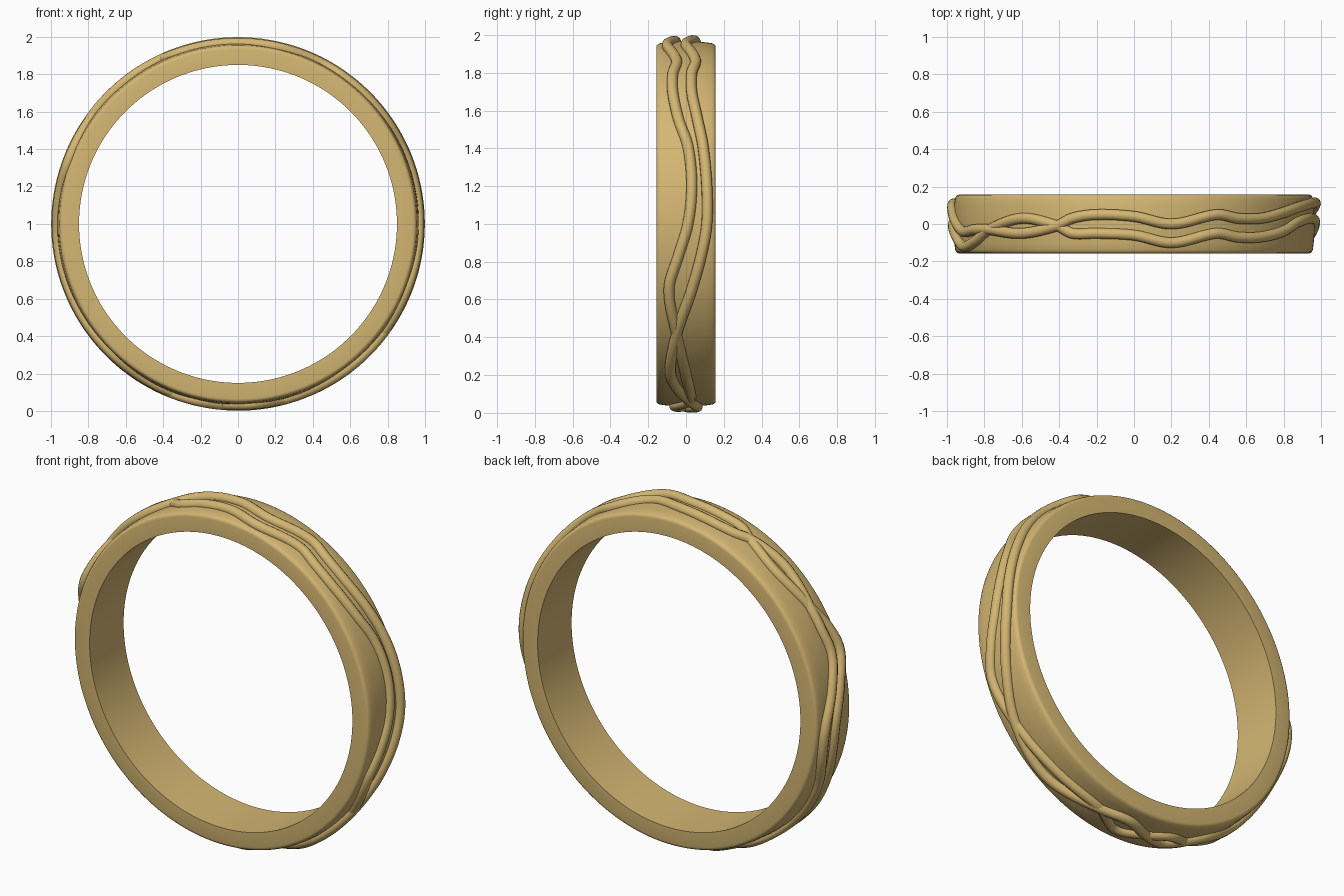
import bpy, bmesh
from math import radians, cos, sin
from mathutils import Vector, Matrix

if "Cube" in bpy.data.objects:
    bpy.data.objects.remove(bpy.data.objects["Cube"])

CENTRE = Vector((0, 0, 1))


def make_material(name, colour):
    material = bpy.data.materials.new(name)
    material.use_nodes = True
    material.diffuse_color = colour
    material.node_tree.nodes["Principled BSDF"].inputs["Base Color"].default_value = colour
    return material


def add_object(name, mesh, angle):
    obj = bpy.data.objects.new(name, mesh)
    bpy.context.scene.collection.objects.link(obj)
    bpy.ops.object.select_all(action='DESELECT')
    obj.select_set(True)
    bpy.context.view_layer.objects.active = obj
    bpy.ops.object.shade_smooth_by_angle(angle=radians(angle))
    return obj


gold = make_material("gold", (0.66, 0.47, 0.17, 1))

# Band: half a cross-section (radius, offset), mirrored and spun about the y axis
half = [(0.85, 0.157), (0.935, 0.157), (0.944, 0.155), (0.951, 0.149),
        (0.956, 0.138), (0.961, 0.1), (0.965, 0.05)]
profile = half + [(0.967, 0)] + [(r, -y) for r, y in reversed(half)]
bm = bmesh.new()
verts = [bm.verts.new(CENTRE + Vector((r, y, 0))) for r, y in profile]
edges = [bm.edges.new((a, b)) for a, b in zip(verts, verts[1:] + verts[:1])]
bmesh.ops.spin(bm, geom=verts + edges, cent=CENTRE, axis=(0, 1, 0),
               angle=radians(360), steps=180, use_merge=True)
bmesh.ops.remove_doubles(bm, verts=bm.verts, dist=0.0001)
bmesh.ops.recalc_face_normals(bm, faces=bm.faces)
band_mesh = bpy.data.meshes.new("band")
bm.to_mesh(band_mesh)
bm.free()
band_mesh.materials.append(gold)
add_object("band", band_mesh, 40)

# Weave of the strands: angle, middle line and signed half gap (hundredths)
weave = [(-37, -5, 0), (-21, -3, 6), (-10, 2, 6), (0, 6, 5), (12, 7, 4),
         (25, 5, 4), (35, 1, 5), (46, -2, 5), (55, -2, 5), (63, 0, 5),
         (78, -5, 5), (90, -1, 5), (102, 0, 5), (110, -1, 4), (115, -1, 0),
         (128, -1, -4), (143, -3, 0), (151, -6, 3), (160, -8, 4),
         (170, -2, 4), (182, 5, 5), (192, 5, 5), (205, 0, 4), (225, -5, 4),
         (240, 0, 3), (249, 0, 0), (257, 0, -4), (265, 0, 0), (275, 0, 6),
         (285, 2, 0), (304, -4, -4)]


def strand_offset(degrees, side):
    """Smooth periodic interpolation of one strand's sideways offset."""
    count = len(weave)

    def key(i):
        angle, middle, gap = weave[i % count]
        return angle + 360 * (i // count), (middle + side * gap) / 100

    def slope(i):
        (a, p), (b, q) = key(i - 1), key(i + 1)
        return (q - p) / (b - a)

    i = max(k for k in range(count) if key(k)[0] <= degrees)
    (a, p), (b, q) = key(i), key(i + 1)
    span = b - a
    t = (degrees - a) / span
    ease = t * t * (3 - 2 * t)
    return (p + (q - p) * ease + slope(i) * span * t * (1 - t) ** 2
            - slope(i + 1) * span * t * t * (1 - t))


# Strands: two round tubes weaving around the outside of the band
steps = 360
for name, side, radius in (("strand_one", 1, 0.970), ("strand_two", -1, 0.966)):
    curve = bpy.data.curves.new(name + "_path", 'CURVE')
    curve.dimensions = '3D'
    curve.bevel_depth = 0.029
    curve.bevel_resolution = 4
    spline = curve.splines.new('POLY')
    spline.points.add(steps - 1)
    spline.use_cyclic_u = True
    for i, point in enumerate(spline.points):
        degrees = weave[0][0] + 360 * i / steps
        a = radians(degrees)
        spot = CENTRE + Vector((radius * cos(a), strand_offset(degrees, side),
                                radius * sin(a)))
        point.co = (*spot, 1)
    path = bpy.data.objects.new(name + "_path", curve)
    tube = bpy.data.meshes.new_from_object(path)
    bpy.data.objects.remove(path)
    tube.name = name
    tube.materials.clear()
    tube.materials.append(gold)
    add_object(name, tube, 60)
